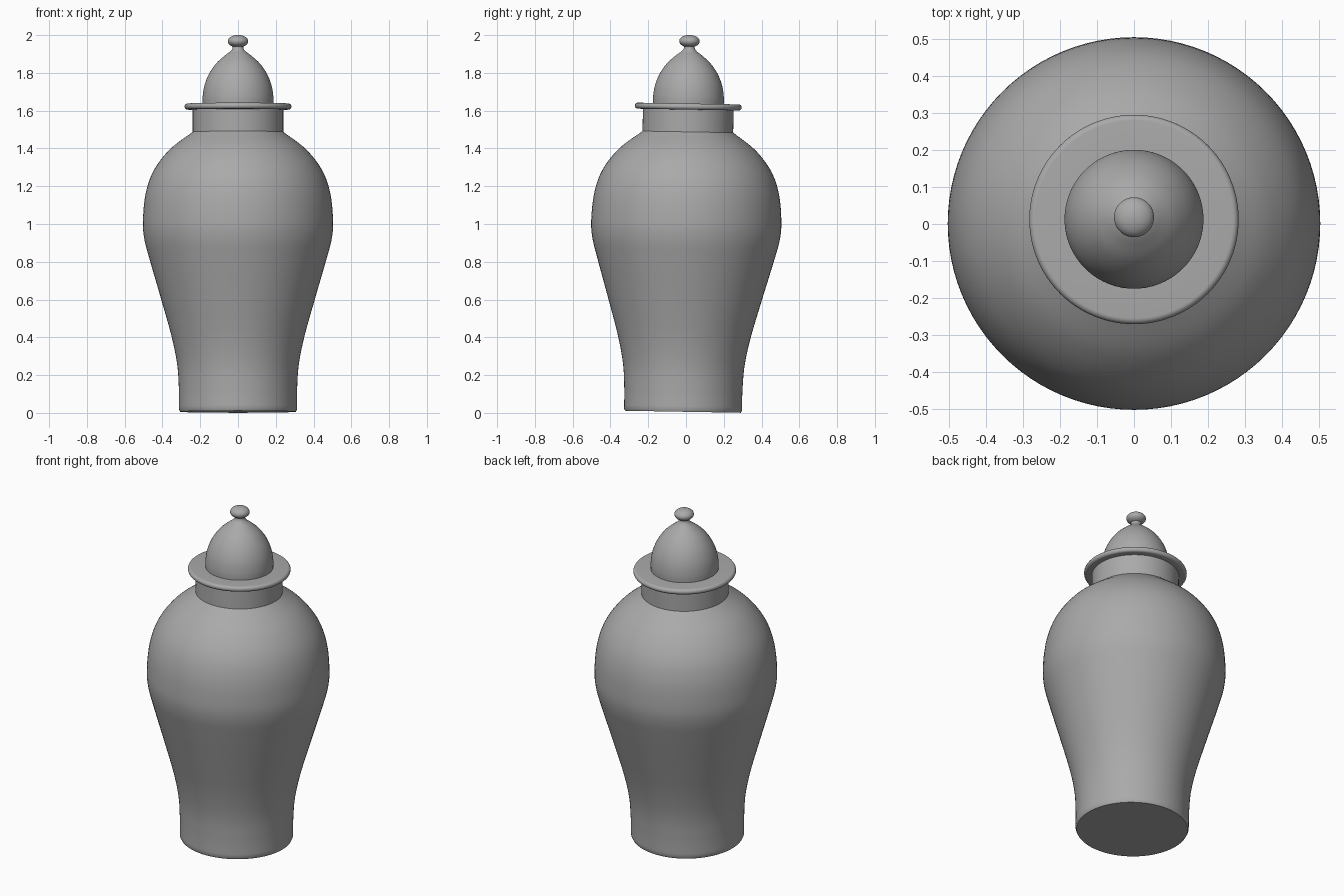
import bpy
import bmesh
import math
from mathutils import Matrix, Vector

SEGMENTS = 96
TILT = Matrix.Rotation(math.radians(-1), 4, "X")  # the jar leans back slightly
PLACE = Matrix.Translation((0, -0.016, 0.006)) @ TILT

cube = bpy.data.objects.get("Cube")
if cube:
    bpy.data.objects.remove(cube)

clay = bpy.data.materials.new("grey clay")
clay.use_nodes = True
clay.diffuse_color = (0.4, 0.4, 0.4, 1)
clay.node_tree.nodes["Principled BSDF"].inputs["Base Color"].default_value = clay.diffuse_color


def smooth(points, steps=6):
    """Run a Catmull-Rom curve through (radius, height) points."""
    pts = [Vector(p) for p in points]
    pts = [2 * pts[0] - pts[1]] + pts + [2 * pts[-1] - pts[-2]]
    path = []
    for a, b, c, d in zip(pts, pts[1:], pts[2:], pts[3:]):
        for i in range(steps):
            t = i / steps
            path.append(b + (c - a) * t / 2 + (2 * a - 5 * b + 4 * c - d) * t**2 / 2
                        + (3 * b - a - 3 * c + d) * t**3 / 2)
    return [tuple(p) for p in path] + [tuple(points[-1])]


def arc(radius, height, rx, rz, start, end, steps=12):
    """Elliptical arc of (radius, height) points, angles in degrees."""
    angles = [math.radians(start + (end - start) * i / steps) for i in range(steps + 1)]
    return [(radius + rx * math.cos(a), height + rz * math.sin(a)) for a in angles]


def lathe(name, profile):
    """Spin a profile, listed bottom to top, into a closed solid."""
    bm = bmesh.new()
    rings = []
    for r, z in profile:
        rings.append([bm.verts.new((r * math.cos(a), r * math.sin(a), z))
                      for a in (2 * math.pi * i / SEGMENTS for i in range(SEGMENTS))])
    for low, high in zip(rings, rings[1:]):
        for i in range(SEGMENTS):
            j = (i + 1) % SEGMENTS
            bm.faces.new((low[i], low[j], high[j], high[i]))
    bm.faces.new(rings[0][::-1])
    bm.faces.new(rings[-1])
    mesh = bpy.data.meshes.new(name)
    bm.to_mesh(mesh)
    bm.free()
    mesh.materials.append(clay)
    obj = bpy.data.objects.new(name, mesh)
    obj.matrix_world = PLACE
    bpy.context.collection.objects.link(obj)
    bpy.ops.object.select_all(action="DESELECT")
    obj.select_set(True)
    bpy.context.view_layer.objects.active = obj
    bpy.ops.object.shade_smooth_by_angle(angle=math.radians(32))
    return obj


# Body: small foot bevel, flared belly, rounded shoulder, straight neck
belly = smooth([(0.312, 0.012), (0.313, 0.12), (0.322, 0.25), (0.352, 0.4), (0.408, 0.6),
                (0.466, 0.8), (0.497, 0.92), (0.503, 1.02), (0.488, 1.16), (0.445, 1.28),
                (0.36, 1.39), (0.24, 1.482)])
lathe("jar_body", [(0.306, 0)] + belly + [(0.24, 1.61)])

# Lid: flat flange with a rounded rim
lathe("lid_flange", [(0.2, 1.6)] + arc(0.267, 1.616, 0.016, 0.016, -90, 90) + [(0.15, 1.632)])

# Lid: ogee dome narrowing to a thin stem
lathe("lid_dome", smooth([(0.187, 1.622), (0.187, 1.67), (0.177, 1.73), (0.153, 1.79),
                          (0.115, 1.845), (0.07, 1.886), (0.041, 1.908), (0.029, 1.925),
                          (0.029, 1.945)]))

# Lid: flattened ball knob
lathe("lid_knob", arc(0, 1.962, 0.054, 0.033, -85, 89, 20))
